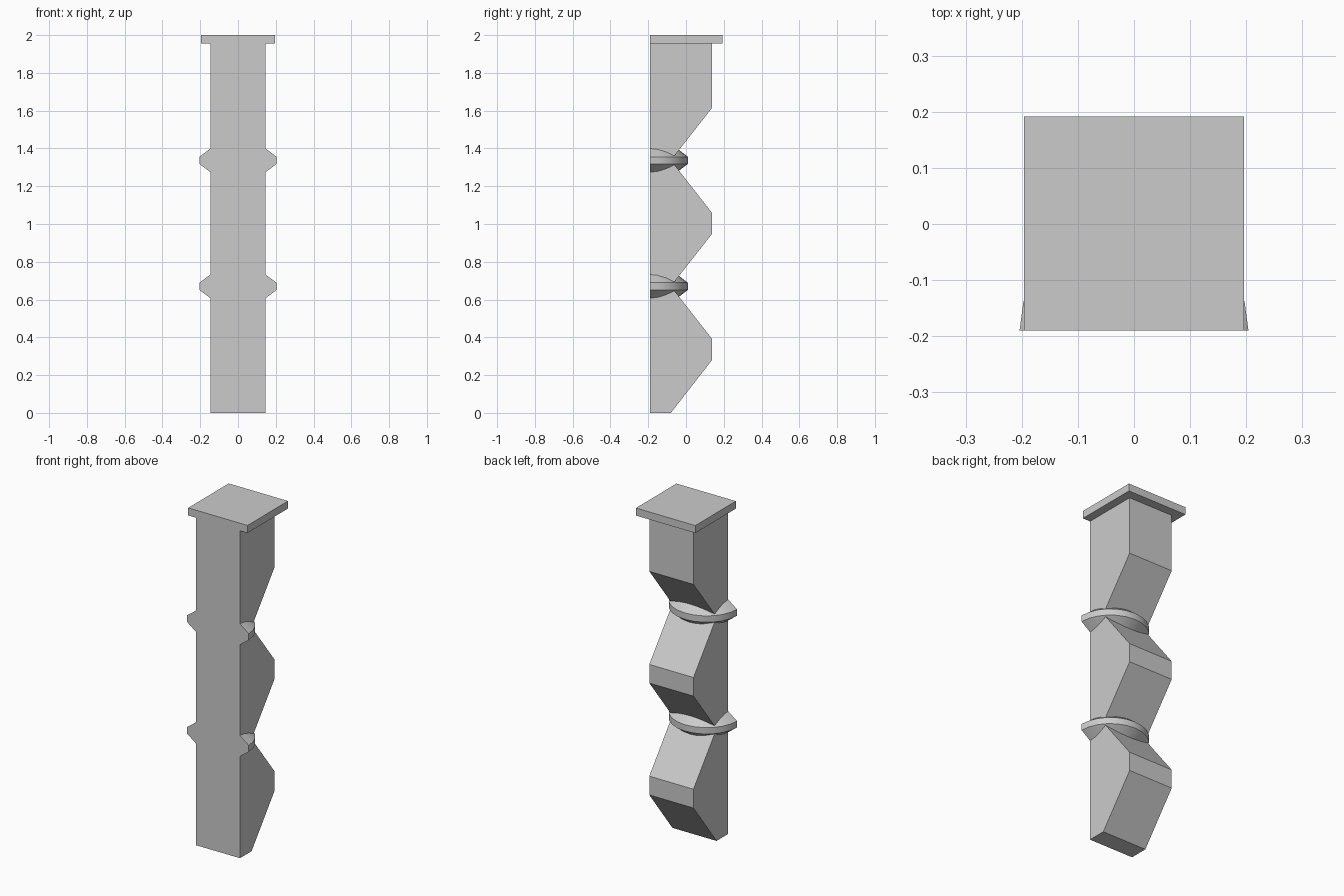
import bpy, bmesh, math

if "Cube" in bpy.data.objects:
    bpy.data.objects.remove(bpy.data.objects["Cube"], do_unlink=True)

GREY = (0.6, 0.6, 0.6, 1)
stone = bpy.data.materials.new("grey_stone")
stone.use_nodes = True
stone.diffuse_color = GREY
stone.node_tree.nodes["Principled BSDF"].inputs["Base Color"].default_value = GREY

FRONT = -0.19          # flat front plane shared by all parts
NOTCHES = (0.67, 1.337)  # heights of the two ringed notches


def finish(bm, name):
    bmesh.ops.recalc_face_normals(bm, faces=bm.faces)
    mesh = bpy.data.meshes.new(name)
    bm.to_mesh(mesh)
    bm.free()
    mesh.materials.append(stone)
    ob = bpy.data.objects.new(name, mesh)
    bpy.context.collection.objects.link(ob)
    return ob


def extrude_profile(name, profile, half_width):
    """Extrude a (y, z) outline across x."""
    bm = bmesh.new()
    face = bm.faces.new([bm.verts.new((-half_width, y, z)) for y, z in profile])
    res = bmesh.ops.extrude_face_region(bm, geom=[face])
    verts = [v for v in res["geom"] if isinstance(v, bmesh.types.BMVert)]
    bmesh.ops.translate(bm, verts=verts, vec=(2 * half_width, 0, 0))
    return finish(bm, name)


def half_ring(name, z_mid, segments=12):
    """Half disc with a narrow rim and conical top and bottom."""
    section = [(0.14, -0.067), (0.204, -0.019), (0.204, 0.019), (0.14, 0.067)]
    bm = bmesh.new()
    loops = []
    for i in range(segments + 1):
        a = math.pi * i / segments
        loops.append([bm.verts.new((r * math.cos(a), FRONT + 0.98 * r * math.sin(a), z_mid + z))
                      for r, z in section])
    n = len(section)
    for a, b in zip(loops, loops[1:]):
        for j in range(n):
            k = (j + 1) % n
            bm.faces.new((a[j], a[k], b[k], b[j]))
    bm.faces.new(loops[0])
    bm.faces.new(loops[-1])
    ob = finish(bm, name)
    bpy.ops.object.select_all(action="DESELECT")
    ob.select_set(True)
    bpy.context.view_layer.objects.active = ob
    bpy.ops.object.shade_smooth_by_angle(angle=math.radians(25))
    return ob


# Post with a flat front and a zigzag back
BACK, WAIST = 0.138, -0.08
profile = [(FRONT, 0), (WAIST, 0), (BACK, 0.28)]
for z in NOTCHES:
    profile += [(BACK, z - 0.278), (WAIST, z), (BACK, z + 0.278)]
profile += [(BACK, 1.96), (FRONT, 1.96)]
extrude_profile("post", profile, 0.146)

# Square cap
extrude_profile("cap", [(FRONT, 1.955), (0.192, 1.955), (0.192, 2), (FRONT, 2)], 0.196)

# Rings seated in the notches
for label, z in zip(("lower_ring", "upper_ring"), NOTCHES):
    half_ring(label, z)
